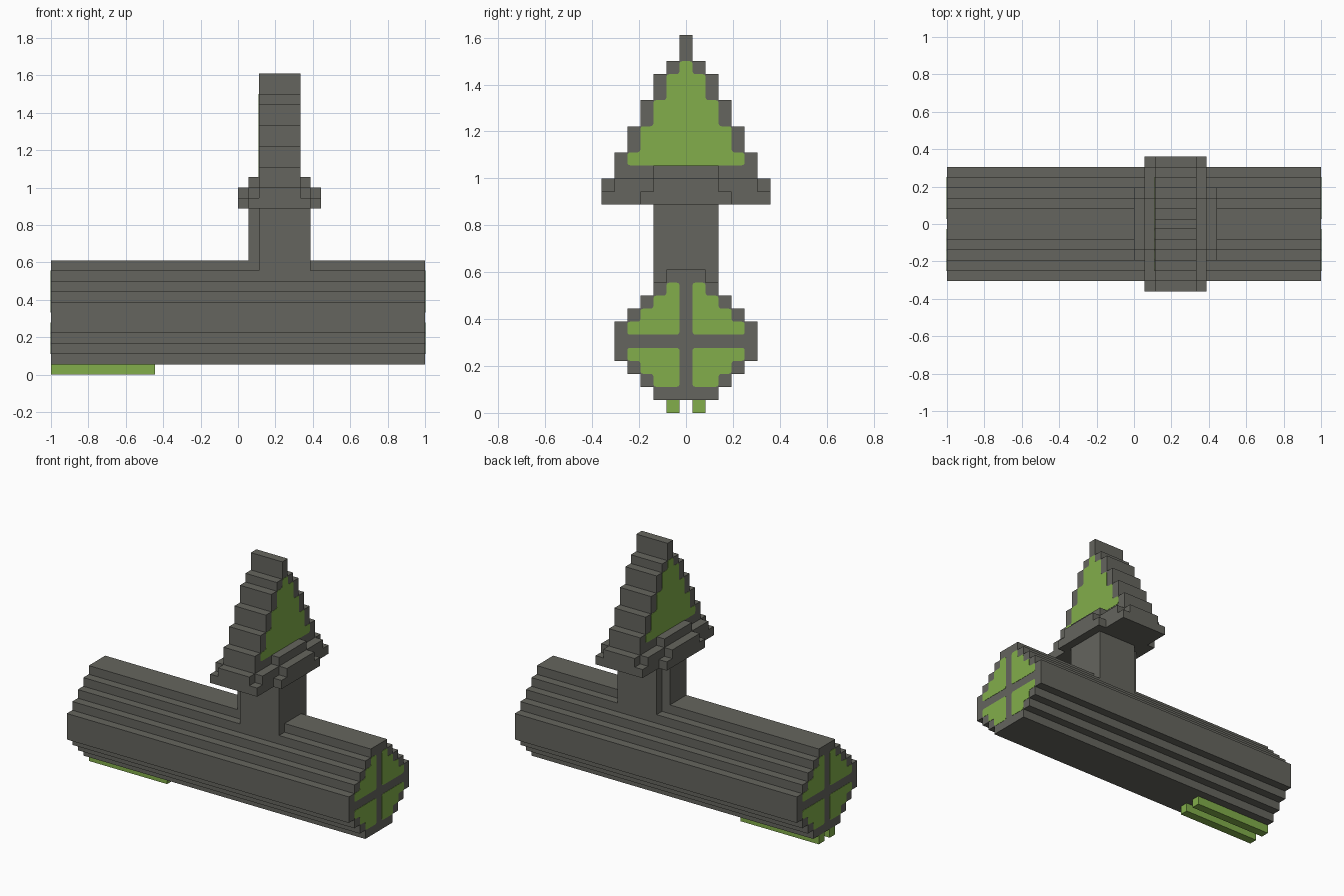
import bpy, bmesh

cube = bpy.data.objects.get("Cube")
if cube:
    bpy.data.objects.remove(cube, do_unlink=True)

U = 2 / 36  # one block


def material(name, rgb):
    m = bpy.data.materials.new(name)
    m.use_nodes = True
    m.diffuse_color = (*rgb, 1)
    m.node_tree.nodes["Principled BSDF"].inputs["Base Color"].default_value = (*rgb, 1)
    return m


GRAY = material("dark gray", (0.13, 0.13, 0.112))
GREEN = material("green", (0.223, 0.423, 0.069))


def outline(steps, inner=None):
    """Stepped outline from (low, high, half width) rows; inner gives a straight left side."""
    right = [(h, v) for lo, hi, h in steps for v in (lo, hi)]
    if inner is None:
        return right + [(-h, v) for h, v in reversed(right)]
    return right + [(inner, steps[-1][1]), (inner, steps[0][0])]


def prism(name, points, place, start, end, mat, radius=0):
    """Extrude an outline between two depths; place maps (a, b, depth) to block space."""
    flat = bmesh.new()
    flat.faces.new([flat.verts.new((a, b, 0)) for a, b in points])
    if radius:
        bmesh.ops.bevel(flat, geom=flat.verts[:], offset=radius, segments=3,
                        profile=0.5, affect='VERTICES')
    flat.faces.ensure_lookup_table()
    loop = [(v.co.x, v.co.y) for v in flat.faces[0].verts]
    flat.free()

    bm = bmesh.new()
    near, far = ([bm.verts.new([c * U for c in place(a, b, d)]) for a, b in loop]
                 for d in (start, end))
    bm.faces.new(near)
    bm.faces.new(far)
    for i in range(len(loop)):
        bm.faces.new((near[i - 1], near[i], far[i], far[i - 1]))
    bmesh.ops.recalc_face_normals(bm, faces=bm.faces[:])
    mesh = bpy.data.meshes.new(name)
    bm.to_mesh(mesh)
    bm.free()
    mesh.materials.append(mat)
    obj = bpy.data.objects.new(name, mesh)
    bpy.context.collection.objects.link(obj)
    return obj


def along_x(a, b, d):
    return (d, a, b)


def along_z(a, b, d):
    return (a + 4, b, d)  # the tower is centred four blocks off the middle


def mirrored_rows(rows):
    """Rows (inner, outer, half) repeated on both sides of a middle row."""
    *sides, middle = rows
    return sides + [middle] + [(-hi, -lo, h) for lo, hi, h in reversed(sides)]


# Barrel with a stepped round section
BARREL = [(1, 2, 2.5), (2, 3, 3.5), (3, 4, 4.5), (4, 7, 5.5),
          (7, 8, 4.5), (8, 9, 3.5), (9, 10, 2.5), (10, 11, 1.5)]
prism("barrel", outline(BARREL), along_x, -18, 18, GRAY)

# Four painted quarters on each barrel end
LOWER = [(2, 3, 2.5), (3, 4, 3.5), (4, 5, 4.5)]
UPPER = [(6, 7, 4.5), (7, 8, 3.5), (8, 9, 2.5), (9, 10, 1.5)]
SKIN = 0.03
for end in (-1, 1):
    for side in (-1, 1):
        for label, rows in (("lower", LOWER), ("upper", UPPER)):
            pts = [(a * side, b) for a, b in outline(rows, inner=0.5)]
            prism(f"{label}_end_panel", pts, along_x,
                  end * 18, end * (18 + SKIN), GREEN, 0.22)

# Two rails under one end
for side in (-1, 1):
    pts = [(a * side, b) for a, b in outline([(0, 1, 1.5)], inner=0.5)]
    prism("bottom_rail", pts, along_x, -18, -8, GREEN)

# Stem with a narrower rib on one side
prism("stem", outline([(10, 16, 2.5)]), along_x, 2, 7, GRAY)
prism("stem_rib", outline([(11, 16, 1.5)]), along_x, 1, 2, GRAY)

# Collar in three stacked layers
prism("collar_base", outline(mirrored_rows([(-6.5, -3.5, 3), (-3.5, 3.5, 4)])),
      along_z, 16, 17, GRAY)
prism("collar_middle",
      outline(mirrored_rows([(-6.5, -5.5, 2), (-5.5, -2.5, 3), (-2.5, 2.5, 4)])),
      along_z, 17, 18, GRAY)
prism("collar_top", outline([(-2.5, 2.5, 3)]), along_z, 18, 19, GRAY)

# Stepped fin and its painted sides
FIN = [(18, 20, 5.5), (20, 22, 4.5), (22, 24, 3.5),
       (24, 26, 2.5), (26, 27, 1.5), (27, 29, 0.5)]
prism("fin", outline(FIN), along_x, 2, 6, GRAY)
FIN_PANEL = [(max(lo, 19), hi, h - 1) for lo, hi, h in FIN[:-1]]
for face, out in ((2, -1), (6, 1)):
    prism("fin_panel", outline(FIN_PANEL), along_x, face, face + out * SKIN, GREEN, 0.22)
